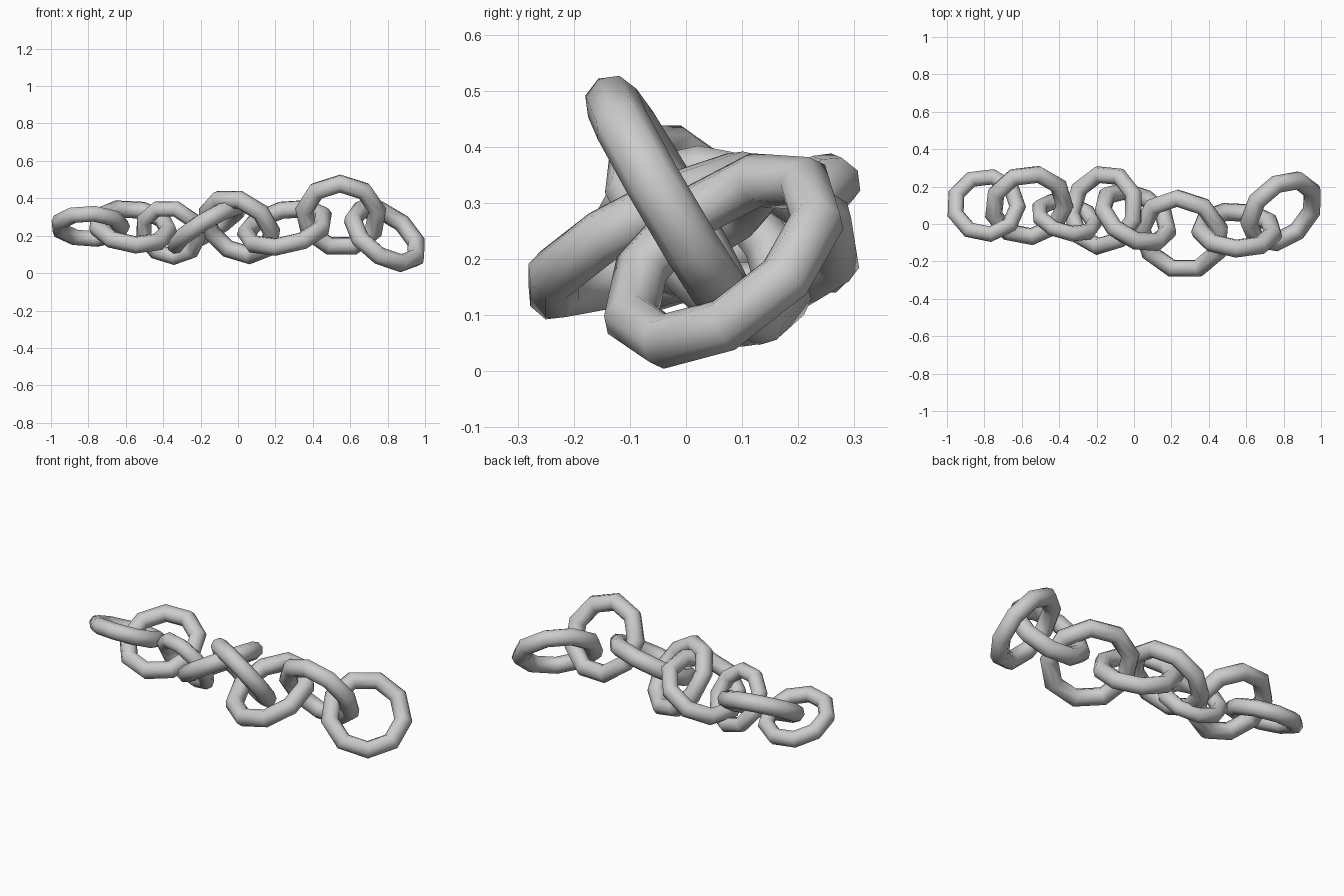
import bpy
from mathutils import Vector, Matrix


def link(name, centre, normal, corner, R, r):
    """Nine-sided ring of round bar; one corner points towards 'corner'."""
    n = Vector(normal).normalized()
    u = Vector(corner)
    u = (u - n * u.dot(n)).normalized()
    v = n.cross(u)
    bpy.ops.mesh.primitive_torus_add(major_segments=9, minor_segments=8,
                                     major_radius=R, minor_radius=r)
    ob = bpy.context.object
    ob.name = name
    rot = Matrix((u, v, n)).transposed().to_4x4()
    ob.matrix_world = Matrix.Translation(centre) @ rot
    for p in ob.data.polygons:
        p.use_smooth = True
    return ob


# centre, ring axis, corner direction, ring radius, bar radius
links = [
    ((-0.792, 0.10, 0.25), (0.02, 0.40, 0.91), (0.12, -1, 0), 0.170, 0.045),
    ((-0.563, 0.10, 0.248), (0.10, -0.49, 0.86), (0.12, -1, 0), 0.194, 0.048),
    ((-0.362, 0.033, 0.218), (0.24, 0.82, 0.50), (0, 0, -1), 0.154, 0.043),
    ((-0.163, 0.075, 0.25), (-0.51, 0.16, 0.84), (-0.1, -1, 0), 0.198, 0.047),
    ((0.007, 0.037, 0.248), (0.41, 0.69, 0.60), (0, 0, -1), 0.192, 0.048),
    ((0.253, -0.055, 0.243), (-0.2, -0.44, 0.87), (0, 1, 0), 0.215, 0.049),
    ((0.55, -0.032, 0.307), (0.04, 0.86, 0.50), (0, 0, 1), 0.198, 0.050),
    ((0.788, 0.067, 0.20), (0.50, -0.54, 0.68), (0.24, -0.34, -0.91), 0.200, 0.049),
]
for i, args in enumerate(links):
    link(f"chain_link_{i + 1}", *args)
